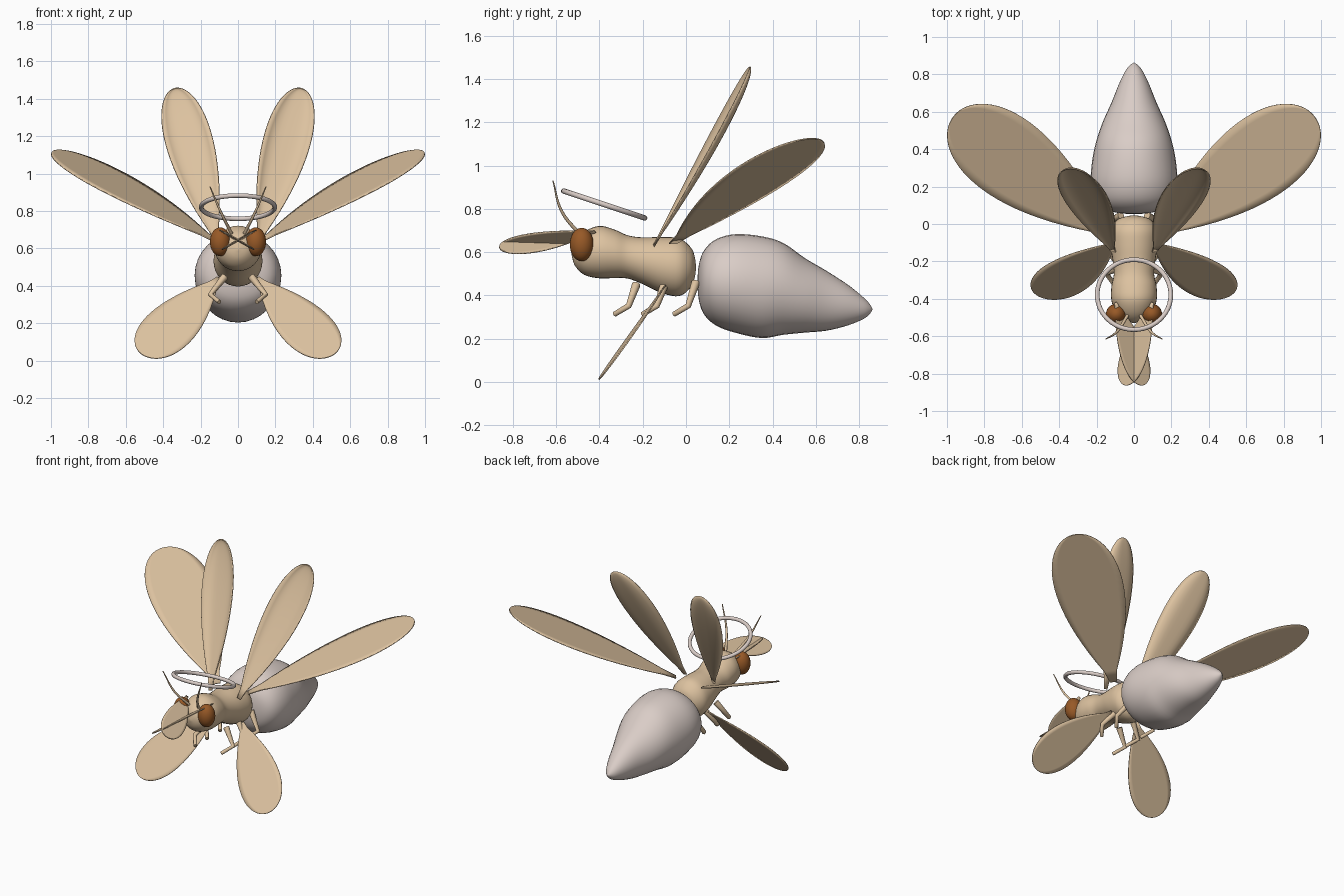
import bpy, math
from mathutils import Vector

if "Cube" in bpy.data.objects:
    bpy.data.objects.remove(bpy.data.objects["Cube"])


def material(name, rgb):
    m = bpy.data.materials.new(name)
    m.diffuse_color = (*rgb, 1)
    m.use_nodes = True
    m.node_tree.nodes["Principled BSDF"].inputs["Base Color"].default_value = m.diffuse_color
    return m


TAN = material("tan", (0.72, 0.54, 0.35))
PALE = material("pale_grey", (0.70, 0.61, 0.57))
BROWN = material("brown", (0.31, 0.10, 0.02))


def mesh_object(name, verts, faces, mat):
    me = bpy.data.meshes.new(name)
    me.from_pydata(verts, [], faces)
    me.materials.append(mat)
    me.polygons.foreach_set("use_smooth", [True] * len(faces))
    ob = bpy.data.objects.new(name, me)
    bpy.context.collection.objects.link(ob)
    return ob


def mirror_x(ob):
    mod = ob.modifiers.new("mirror", 'MIRROR')
    mod.use_mirror_merge = False


def catmull(a, b, c, d, t):
    return [0.5 * (2 * q + (r - p) * t + (2 * p - 5 * q + 4 * r - s) * t * t
                   + (3 * q - p - 3 * r + s) * t ** 3) for p, q, r, s in zip(a, b, c, d)]


def loft(name, sections, mat, seg=32, sub=4):
    """Smooth skin over elliptical sections (y, centre z, radius x, radius z)."""
    s = [sections[0]] + sections + [sections[-1]]
    rings = [catmull(*s[i:i + 4], k / sub) for i in range(len(s) - 3) for k in range(sub)]
    rings = rings[1:]
    verts = []
    for y, z, rx, rz in rings:
        for j in range(seg):
            a = math.tau * j / seg
            verts.append((max(rx, 0.002) * math.cos(a), y, z + max(rz, 0.002) * math.sin(a)))
    faces = []
    for i in range(len(rings) - 1):
        for j in range(seg):
            k = (j + 1) % seg
            faces.append((i * seg + j, i * seg + k, (i + 1) * seg + k, (i + 1) * seg + j))
    # poles
    for ring, sec in ((0, sections[0]), (len(rings) - 1, sections[-1])):
        verts.append((0, sec[0], sec[1]))
        p = len(verts) - 1
        for j in range(seg):
            k = (j + 1) % seg
            f = (ring * seg + k, ring * seg + j, p)
            faces.append(f if ring == 0 else f[::-1])
    return mesh_object(name, verts, faces, mat)


def wing(name, base, tip, across, half, cup=0.0, rows=26, cols=10):
    """Teardrop blade from base to tip, mirrored to the other side."""
    base, tip, w = Vector(base), Vector(tip), Vector(across)
    axis = tip - base
    a = axis.normalized()
    w = (w - a * w.dot(a)).normalized()
    n = a.cross(w)
    verts, faces = [], []
    for i in range(rows + 1):
        s = i / rows
        t = 1 - (1 - s) ** 2
        width = half * max(t, 0.04) * math.sqrt(max(1 - t, 0)) / 0.385
        for j in range(cols + 1):
            v = 2 * j / cols - 1
            depth = cup * (1 - v ** 4) * width / half
            verts.append(base + axis * t + w * (v * max(width, 0.001)) + n * depth)
    c = cols + 1
    for i in range(rows):
        for j in range(cols):
            faces.append((i * c + j, i * c + j + 1, (i + 1) * c + j + 1, (i + 1) * c + j))
    ob = mesh_object(name, verts, faces, TAN)
    mod = ob.modifiers.new("thickness", 'SOLIDIFY')
    mod.thickness = 0.006
    mod.offset = 0
    mirror_x(ob)
    return ob


def tube(name, pts, radii, mat, smooth=False):
    cu = bpy.data.curves.new(name, 'CURVE')
    cu.dimensions = '3D'
    cu.bevel_depth = 1.0
    cu.bevel_resolution = 3
    cu.use_fill_caps = True
    cu.materials.append(mat)
    if smooth:
        sp = cu.splines.new('BEZIER')
        sp.bezier_points.add(len(pts) - 1)
        for p, co, r in zip(sp.bezier_points, pts, radii):
            p.co, p.radius = co, r
            p.handle_left_type = p.handle_right_type = 'AUTO'
    else:
        sp = cu.splines.new('POLY')
        sp.points.add(len(pts) - 1)
        for p, co, r in zip(sp.points, pts, radii):
            p.co, p.radius = (*co, 1), r
    ob = bpy.data.objects.new(name, cu)
    bpy.context.collection.objects.link(ob)


# head and thorax
loft("body", [(-0.53, 0.595, 0, 0), (-0.515, 0.595, 0.055, 0.055), (-0.47, 0.595, 0.1, 0.1),
              (-0.40, 0.60, 0.122, 0.121), (-0.33, 0.592, 0.12, 0.112),
              (-0.27, 0.578, 0.108, 0.1), (-0.2, 0.56, 0.113, 0.108),
              (-0.11, 0.54, 0.127, 0.13), (-0.03, 0.53, 0.128, 0.133),
              (0.022, 0.53, 0.09, 0.092), (0.04, 0.53, 0.045, 0.05), (0.047, 0.53, 0, 0)], TAN)

# large abdomen
loft("abdomen", [(0.052, 0.46, 0, 0), (0.06, 0.46, 0.09, 0.085), (0.085, 0.46, 0.17, 0.15),
                 (0.14, 0.46, 0.215, 0.2), (0.23, 0.455, 0.232, 0.228),
                 (0.35, 0.438, 0.222, 0.235), (0.45, 0.43, 0.2, 0.212),
                 (0.55, 0.40, 0.165, 0.172), (0.65, 0.375, 0.12, 0.138),
                 (0.75, 0.355, 0.08, 0.093), (0.82, 0.341, 0.045, 0.05),
                 (0.85, 0.337, 0.02, 0.022), (0.863, 0.336, 0, 0)], PALE)

# wings
wing("upper_wings", (0.11, -0.15, 0.63), (0.34, 0.295, 1.455), (0.965, 0, -0.26), 0.125, cup=0.035)
wing("large_wings", (0.12, -0.06, 0.64), (0.965, 0.575, 1.125), (0.6, -0.77, -0.03), 0.22)
wing("lower_wings", (0.1, -0.1, 0.44), (0.51, -0.385, 0.03), (0.21, 0.13, 0.16), 0.145)
wing("mouth_blades", (0.1, -0.42, 0.695), (-0.055, -0.86, 0.615), (0.8, -0.4, 0.5), 0.08)

# eyes
bpy.ops.mesh.primitive_uv_sphere_add(segments=24, ring_count=16, radius=1, location=(0, 0, 0))
eyes = bpy.context.object
eyes.name = "eyes"
for v in eyes.data.vertices:
    v.co = Vector((v.co.x * 0.055 + 0.095, v.co.y * 0.055 - 0.482, v.co.z * 0.077 + 0.635))
eyes.data.materials.append(BROWN)
bpy.ops.object.shade_smooth()
mirror_x(eyes)

# legs and antennae on both sides
for side, sx in (("left", -1), ("right", 1)):
    for leg, y, z in (("front", -0.23, 0.45), ("middle", -0.1, 0.45), ("hind", 0.045, 0.46)):
        tube(f"{leg}_leg_{side}",
             [(sx * 0.07, y, z), (sx * 0.148, y - 0.035, 0.352), (sx * 0.1, y - 0.1, 0.313)],
             [0.02, 0.014, 0.012], TAN)
    tube(f"antenna_{side}",
         [(sx * 0.035, -0.49, 0.68), (sx * 0.09, -0.575, 0.79), (sx * 0.15, -0.615, 0.93)],
         [0.009, 0.007, 0.003], TAN, smooth=True)

# floating ring above the head
bpy.ops.mesh.primitive_torus_add(major_radius=0.197, minor_radius=0.0125, major_segments=48,
                                 minor_segments=12, location=(0, -0.378, 0.82),
                                 rotation=(-math.radians(18.4), 0, 0))
ring = bpy.context.object
ring.name = "ring"
ring.data.materials.append(PALE)
bpy.ops.object.shade_smooth()
